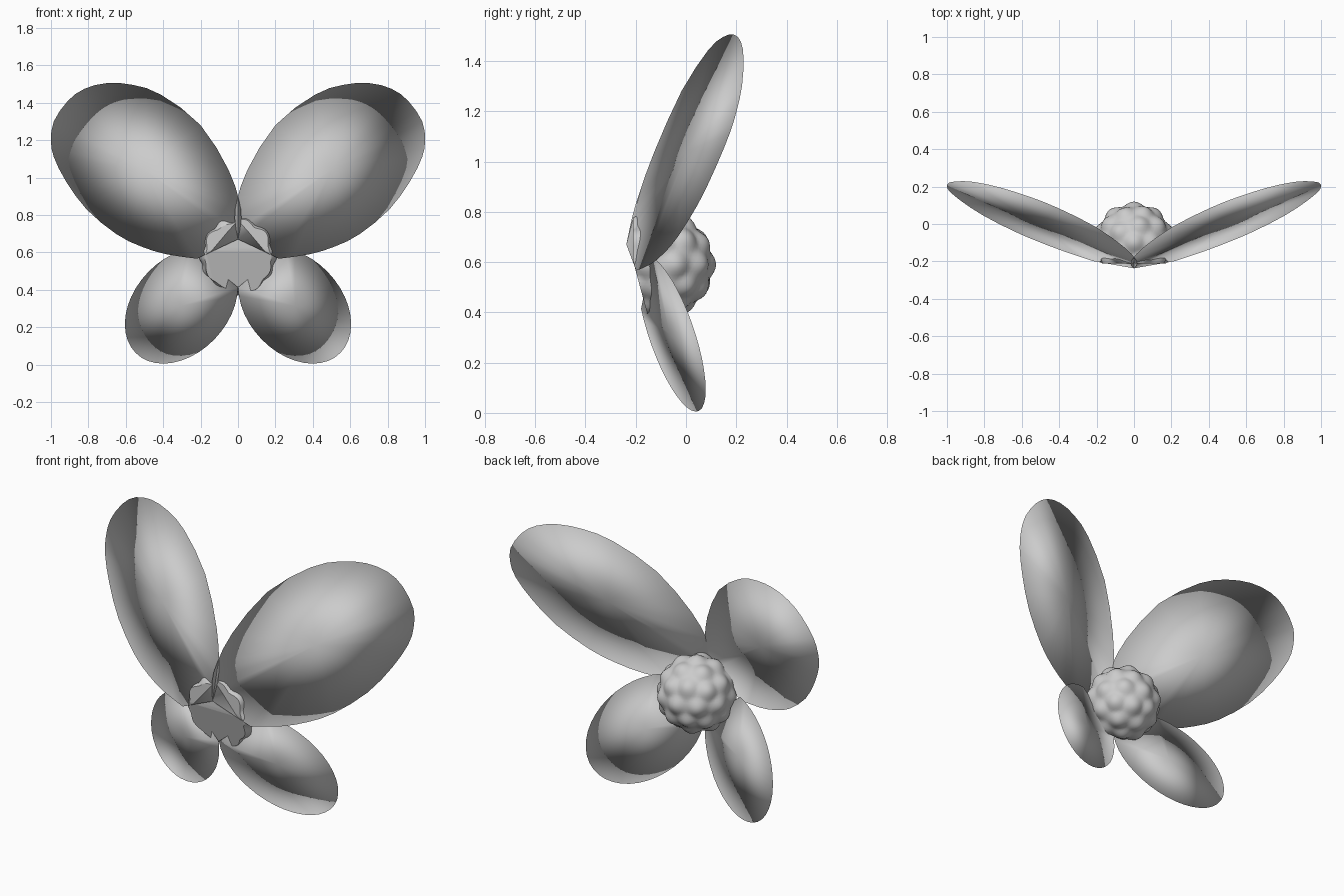
import bpy, bmesh, math
from mathutils import Vector

if "Cube" in bpy.data.objects:
    bpy.data.objects.remove(bpy.data.objects["Cube"])


def finish(name, bm, angle):
    bmesh.ops.recalc_face_normals(bm, faces=bm.faces[:])
    me = bpy.data.meshes.new(name)
    bm.to_mesh(me)
    bm.free()
    ob = bpy.data.objects.new(name, me)
    bpy.context.collection.objects.link(ob)
    bpy.ops.object.select_all(action='DESELECT')
    ob.select_set(True)
    bpy.context.view_layer.objects.active = ob
    if angle:
        bpy.ops.object.shade_smooth_by_angle(angle=math.radians(angle))
    else:
        bpy.ops.object.shade_smooth()
    return ob


def spline(pts, n=2):
    # open Catmull-Rom curve through the points
    out = []
    p = [pts[0]] + pts + [pts[-1]]
    for a, b, c, d in zip(p, p[1:], p[2:], p[3:]):
        a, b, c, d = map(Vector, (a, b, c, d))
        for i in range(n):
            t = i / n
            out.append(0.5 * (2 * b + (c - a) * t + (2 * a - 5 * b + 4 * c - d) * t * t
                              + (3 * b - a - 3 * c + d) * t ** 3))
    return out + [Vector(pts[-1])]


def petal(name, outline, centre, plane, thick):
    # very thin plate on the leaning plane y = c + a*x + b*z, mirrored in x;
    # both sides share the rim so the smooth shading rounds it off
    a, b, c = plane
    nrm = Vector((a, -1, b)).normalized()
    bm = bmesh.new()

    def point(q, off):
        return bm.verts.new(Vector((q.x, c + a * q.x + b * q.y, q.y)) + nrm * off)

    rim = [point(q, 0) for q in outline]
    for side in (1, -1):
        pole = point(Vector(centre), side * thick)
        for i in range(len(rim)):
            bm.faces.new((rim[i], rim[(i + 1) % len(rim)], pole))
    ob = finish(name, bm, None)
    m = ob.modifiers.new("mirror", 'MIRROR')
    m.use_mirror_merge = False
    return ob


# upper petals: egg outline with a straight cut at the root
upper = spline([(.22, .566), (.385, .59), (.52, .632), (.65, .697), (.81, .83), (.92, .98),
                (.985, 1.11), (1.0, 1.2), (.985, 1.3), (.91, 1.41), (.82, 1.475), (.7, 1.505),
                (.56, 1.495), (.41, 1.442), (.2, 1.28), (.05, 1.04), (-.005, .88),
                (-.018, .78), (0, .67)])
petal("upper_petals", upper, (.5, 1.04), (.30, .261, -.412), .008)

# lower petals: slanted ellipse, cut at the root inside the centre
lower = [Vector((.303 + .302 * math.cos(p), .315 + .31 * math.cos(p + 1.896)))
         for p in (2 * math.pi * i / 40 for i in range(40))]
lower = [q for q in lower if q.y < .44 + .85 * (q.x - .02)]
petal("lower_petals", lower, (.303, .315), (.332, -.21, -.092), .008)

# bumpy centre, cut flat at the front
tmp = bmesh.new()
bmesh.ops.create_icosphere(tmp, subdivisions=2, radius=1)
knobs = [v.co.normalized() for v in tmp.verts]
tmp.free()
bm = bmesh.new()
bmesh.ops.create_icosphere(bm, subdivisions=5, radius=1)
for v in bm.verts:
    d = v.co.normalized()
    near = math.acos(min(1, max(d.dot(k) for k in knobs)))
    bump = .5 + .5 * math.cos(math.pi * min(1, near / .36))
    v.co = d * (.2 + .02 * bump) + Vector((0, -.1, .59))
for co, no in (((0, -.2, .565), (0, -1, -.27)), ((0, -.211, .6), (0, -1, 0))):
    geom = bm.verts[:] + bm.edges[:] + bm.faces[:]
    bmesh.ops.bisect_plane(bm, geom=geom, plane_co=co, plane_no=no, clear_outer=True)
    bmesh.ops.holes_fill(bm, edges=[e for e in bm.edges if e.is_boundary], sides=0)
finish("bumpy_centre", bm, 40)
